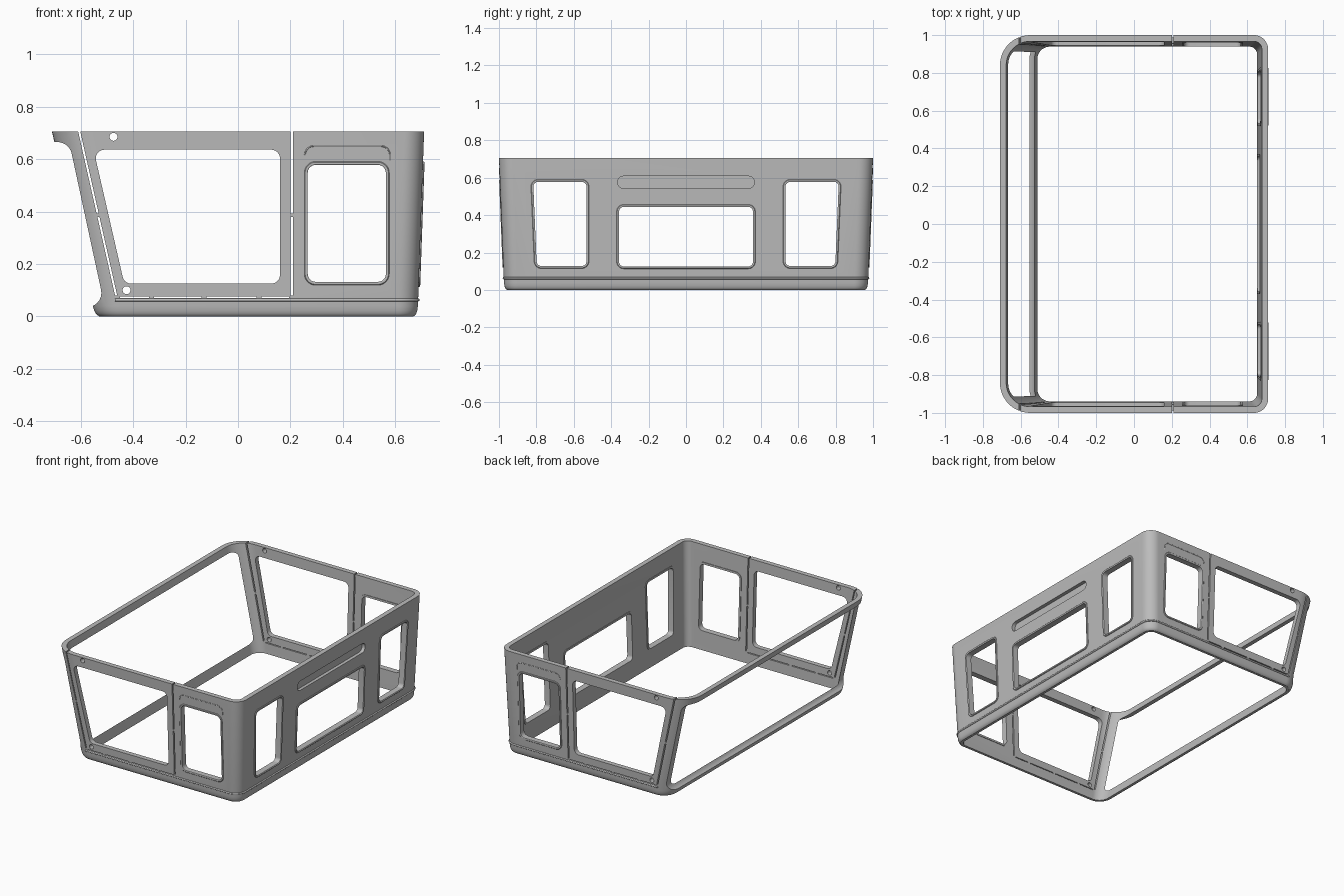
import bpy, bmesh, math
from mathutils import Vector

if "Cube" in bpy.data.objects:
    bpy.data.objects.remove(bpy.data.objects["Cube"])

GREY = (0.5, 0.5, 0.5, 1)
grey = bpy.data.materials.new("plain grey")
grey.use_nodes = True
grey.diffuse_color = GREY
grey.node_tree.nodes["Principled BSDF"].inputs["Base Color"].default_value = GREY

TOP = 0.706
WALL = 0.033


def front_x(z): return -0.545 - 0.165 * z / TOP
def back_x(z): return 0.685 + 0.025 * z / TOP
def side_y(z): return 0.972 + 0.028 * z / TOP


def make_object(name, bm):
    bmesh.ops.recalc_face_normals(bm, faces=bm.faces)
    mesh = bpy.data.meshes.new(name)
    bm.to_mesh(mesh)
    bm.free()
    obj = bpy.data.objects.new(name, mesh)
    bpy.context.collection.objects.link(obj)
    mesh.materials.append(grey)
    return obj


def smooth(obj):
    bpy.ops.object.select_all(action="DESELECT")
    obj.select_set(True)
    bpy.context.view_layer.objects.active = obj
    bpy.ops.object.shade_smooth_by_angle(angle=math.radians(30))


def ring(z, offset, steps=12):
    """Rounded rectangle around the cab at height z."""
    r_front, r_back = 0.10 + 0.06 * z / TOP, 0.075
    points = []
    for i, (sx, sy) in enumerate([(1, 1), (-1, 1), (-1, -1), (1, -1)]):
        r = r_back if sx > 0 else r_front
        cx = back_x(z) - r if sx > 0 else front_x(z) + r
        cy = sy * (side_y(z) - r)
        for k in range(steps + 1):
            a = (i + k / steps) * math.pi / 2
            points.append(Vector((cx + (r + offset) * math.cos(a),
                                  cy + (r + offset) * math.sin(a), z)))
    return points


def loft(bm, loops):
    """Closed tube through a cyclic list of closed loops."""
    rows = [[bm.verts.new(p) for p in loop] for loop in loops]
    n = len(rows[0])
    for a, b in zip(rows, rows[1:] + rows[:1]):
        for i in range(n):
            j = (i + 1) % n
            bm.faces.new((a[i], a[j], b[j], b[i]))


def fillet(corners, r, steps=7):
    """Polygon with every corner rounded to radius r."""
    out = []
    pts = [Vector(c) for c in corners]
    for i, p in enumerate(pts):
        u = (pts[i - 1] - p).normalized()
        v = (pts[(i + 1) % len(pts)] - p).normalized()
        half = u.angle(v) / 2
        centre = p + (u + v).normalized() * (r / math.sin(half))
        start = p + u * (r / math.tan(half)) - centre
        end = p + v * (r / math.tan(half)) - centre
        out += [centre + start.slerp(end, k / steps).normalized() * r for k in range(steps + 1)]
    return out


def grow(points, d):
    """Offset a counter-clockwise outline outward by d."""
    out = []
    for i, p in enumerate(points):
        t = (points[(i + 1) % len(points)] - points[i - 1]).normalized()
        out.append(p + Vector((t.y, -t.x)) * d)
    return out


def box(x0, x1, z0, z1):
    return [Vector(c) for c in ((x0, z0), (x1, z0), (x1, z1), (x0, z1))]


def prism(bm, outline, place, near, far):
    a = [bm.verts.new(place(p, near)) for p in outline]
    b = [bm.verts.new(place(p, far)) for p in outline]
    bm.faces.new(a)
    bm.faces.new(b[::-1])
    for i in range(len(a)):
        j = (i + 1) % len(a)
        bm.faces.new((a[i], b[i], b[j], a[j]))


def across(p, y): return Vector((p[0], y, p[1]))
def along(p, x): return Vector((x, p[0], p[1]))


# Tapered wall shell with a rounded lower edge
bm = bmesh.new()
profile = [(0, -0.016), (0.005, -0.009), (0.012, -0.005), (0.022, -0.002), (0.04, 0),
           (TOP, 0), (TOP, -WALL), (0, -WALL)]
loft(bm, [ring(z, d) for z, d in profile])
shell = make_object("cab_shell", bm)

# Windscreen, door and side window openings, with round holes, through both sides
side_window = fillet(box(0.266, 0.564, 0.132, 0.578), 0.03)
windscreen = fillet([(-0.9, 0.035), (-0.508, 0.035), (-0.644, 0.665), (-0.9, 0.665)], 0.055)
door_window = fillet([(-0.434, 0.125), (0.16, 0.125), (0.16, 0.636), (-0.551, 0.636)], 0.033)
side_cuts = [windscreen, door_window, grow(side_window, 0.006)]
for cx, cz in [(-0.475, 0.685), (-0.425, 0.1)]:
    side_cuts.append(fillet(box(cx - 0.015, cx + 0.015, cz - 0.015, cz + 0.015), 0.0145))

# Narrow door gaps, interrupted by small bridges
for z0, z1 in [(0.08, 0.38), (0.392, 0.72)]:
    side_cuts.append(box(0.201, 0.209, z0, z1))
    low, high = [-0.465 - 0.225 * (z - 0.08) for z in (z0, z1)]
    side_cuts.append([Vector(c) for c in [(low - 0.004, z0), (low + 0.004, z0),
                                          (high + 0.004, z1), (high - 0.004, z1)]])
for x0, x1 in [(-0.45, -0.34), (-0.32, -0.14), (-0.12, 0.07), (0.09, 0.195)]:
    side_cuts.append(box(x0, x1, 0.07, 0.0755))
bm = bmesh.new()
for outline in side_cuts:
    prism(bm, outline, across, -1.2, 1.2)

# Windows of the long wall and the shallow slot above the middle one
middle_window = fillet(box(-0.358, 0.358, 0.126, 0.444), 0.025)
far_window = fillet([(0.532, 0.128), (0.798, 0.128), (0.817, 0.578), (0.532, 0.578)], 0.025)
near_window = [Vector((-p.x, p.y)) for p in reversed(far_window)]
wall_windows = {"wall_middle": middle_window, "wall_back": far_window, "wall_front": near_window}
for outline in wall_windows.values():
    prism(bm, grow(outline, 0.006), along, 0.6, 0.9)
prism(bm, fillet(box(-0.365, 0.365, 0.543, 0.608), 0.03), along, 0.682, 0.9)
cutter = make_object("opening_cutter", bm)
cutter.hide_render = True

cut = shell.modifiers.new("openings", "BOOLEAN")
cut.operation = "DIFFERENCE"
cut.solver = "EXACT"
cut.object = cutter
bpy.context.view_layer.objects.active = shell
bpy.ops.object.modifier_apply(modifier="openings")
bpy.data.objects.remove(cutter)
smooth(shell)


# Raised window frames following the sloping walls
def window_frame(name, outline, place, proud):
    bm = bmesh.new()
    wide, soft = grow(outline, 0.013), grow(outline, 0.010)
    loops = [(outline, -WALL - 0.004), (outline, proud - 0.002), (grow(outline, 0.003), proud),
             (soft, proud), (wide, proud - 0.003), (wide, -WALL - 0.004)]
    loft(bm, [[place(p, d) for p in pts] for pts, d in loops])
    smooth(make_object(name + "_window_frame", bm))


for name, outline in wall_windows.items():
    window_frame(name, outline, lambda p, d: along(p, back_x(p.y) + d), 0.006)
for name, s in [("front_end", -1), ("back_end", 1)]:
    window_frame(name, side_window, lambda p, d: across(p, s * (side_y(p.y) + d)), 0.004)


# Thin mouldings swept along a path
def moulding(name, path, radius):
    curve = bpy.data.curves.new(name, "CURVE")
    curve.dimensions = "3D"
    curve.bevel_depth = radius
    curve.bevel_resolution = 2
    curve.use_fill_caps = True
    spline = curve.splines.new("POLY")
    spline.points.add(len(path) - 1)
    for point, co in zip(spline.points, path):
        point.co = (*co, 1)
    curve.materials.append(grey)
    obj = bpy.data.objects.new(name, curve)
    bpy.context.collection.objects.link(obj)


# Lower ridge around three walls
loop = ring(0.063, 0)
corner = len(loop) // 4
y_end = side_y(0.063)
moulding("lower_ridge", [Vector((-0.47, -y_end, 0.063))] + loop[3 * corner:] + loop[:corner]
         + [Vector((-0.47, y_end, 0.063))], 0.006)

# Drip edge above each end window
arch = [Vector((0.58, 0.595))]
arch += [p for p in fillet(box(0.255, 0.58, 0.4, 0.65), 0.035) if p.y > 0.6]
for name, s in [("front_drip_edge", -1), ("back_drip_edge", 1)]:
    moulding(name, [across(p, s * (side_y(p.y) - 0.001)) for p in arch], 0.003)
